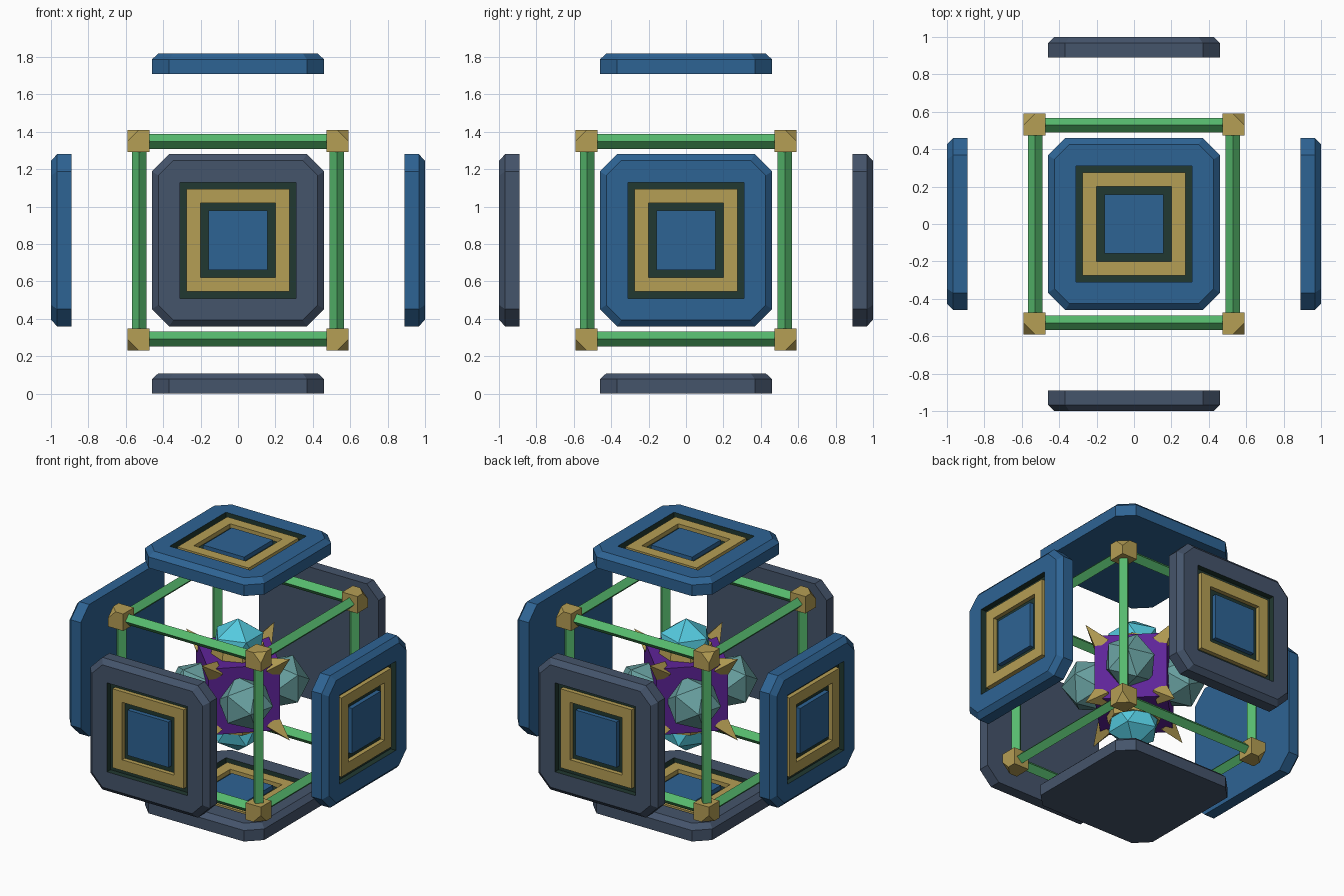
import bpy, bmesh, math
from mathutils import Vector, Matrix
from itertools import product

if "Cube" in bpy.data.objects:
    bpy.data.objects.remove(bpy.data.objects["Cube"], do_unlink=True)

MID = Vector((0, 0, 0.82))      # centre of the whole assembly


def material(name, srgb):
    lin = [((c + 0.055) / 1.055) ** 2.4 for c in srgb]
    m = bpy.data.materials.new(name)
    m.use_nodes = True
    m.diffuse_color = (*lin, 1)
    m.node_tree.nodes["Principled BSDF"].inputs["Base Color"].default_value = (*lin, 1)
    return m


BLUE = material("blue", (0.18, 0.39, 0.58))
SLATE = material("slate", (0.27, 0.33, 0.42))
GOLD = material("gold", (0.71, 0.62, 0.33))
GREEN = material("green", (0.34, 0.73, 0.43))
DARK = material("dark green", (0.13, 0.22, 0.19))
TEAL = material("teal", (0.41, 0.63, 0.63))
CYAN = material("cyan", (0.33, 0.79, 0.87))
PURPLE = material("purple", (0.37, 0.14, 0.60))


def finish(bm, name, mats, matrix):
    bmesh.ops.recalc_face_normals(bm, faces=bm.faces[:])
    me = bpy.data.meshes.new(name)
    bm.to_mesh(me)
    bm.free()
    for m in mats:
        me.materials.append(m)
    ob = bpy.data.objects.new(name, me)
    ob.matrix_world = matrix
    bpy.context.collection.objects.link(ob)
    return ob


def facing(direction, distance):
    """Matrix whose local z points along direction, placed out from the centre."""
    d = Vector(direction).normalized()
    return Matrix.Translation(MID + d * distance) @ d.to_track_quat('Z', 'Y').to_matrix().to_4x4()


def cone(name, mat, matrix, r1, r2, depth, segments=4):
    bm = bmesh.new()
    bmesh.ops.create_cone(bm, cap_ends=True, segments=segments,
                          radius1=r1, radius2=r2, depth=depth)
    return finish(bm, name, [mat], matrix)


# Armour plates: rings of (half width, corner cut, height, material of the band leading to it)
PLATE = [(0.46, 0.092, 0, 0), (0.46, 0.092, 0.077, 0), (0.426, 0.08, 0.109, 0),
         (0.31, 0, 0.109, 0), (0.31, 0, 0.07, 1), (0.275, 0, 0.07, 1),
         (0.275, 0, 0.1, 2), (0.2, 0, 0.1, 2), (0.2, 0, 0.07, 2),
         (0.158, 0, 0.07, 1), (0.158, 0, 0.1, 3)]


def plate(name, mat, direction, distance):
    bm = bmesh.new()
    rings = []
    for h, c, z, _ in PLATE:
        ring = []
        for k in range(4):
            turn = Matrix.Rotation(k * math.pi / 2, 3, 'Z')
            ring += [bm.verts.new(turn @ Vector(p)) for p in ((h, h - c, z), (h - c, h, z))]
        rings.append(ring)
    bm.faces.new(rings[0][::-1])
    bm.faces.new(rings[-1]).material_index = 3
    for a, b, spec in zip(rings, rings[1:], PLATE[1:]):
        for i in range(8):
            j = (i + 1) % 8
            bm.faces.new((a[i], a[j], b[j], b[i])).material_index = spec[3]
    bmesh.ops.remove_doubles(bm, verts=bm.verts[:], dist=0.0005)
    finish(bm, name, [mat, DARK, GOLD, BLUE], facing(direction, distance))


plate("front_plate", SLATE, (0, -1, 0), 0.89)
plate("back_plate", SLATE, (0, 1, 0), 0.89)
plate("left_plate", BLUE, (1, 0, 0), 0.89)
plate("right_plate", BLUE, (-1, 0, 0), 0.89)
plate("top_plate", BLUE, (0, 0, 1), 0.89)
# The bottom plate also shows its decorated face upwards
plate("bottom_plate", SLATE, (0, 0, 1), -0.82)

# Cage beams: diamond section, four along each axis
CAGE = 0.528
for axis in range(3):
    d = Vector((0, 0, 0))
    d[axis] = 1
    for s, t in product((-1, 1), repeat=2):
        off = Vector((0, 0, 0))
        off[(axis + 1) % 3], off[(axis + 2) % 3] = s * CAGE, t * CAGE
        cone("cage_beam", GREEN, Matrix.Translation(off) @ facing(d, 0), 0.039, 0.039, 2 * CAGE)

# Cage corners: cubes with the outermost corner sliced off
for signs in product((-1, 1), repeat=3):
    s = Vector(signs)
    bm = bmesh.new()
    bmesh.ops.create_cube(bm, size=0.118)
    tip = s * 0.059
    cut = bmesh.ops.bisect_plane(bm, geom=bm.verts[:] + bm.edges[:] + bm.faces[:],
                                 plane_co=tip - Vector((s.x * 0.06, 0, 0)),
                                 plane_no=s, clear_outer=True)
    bmesh.ops.holes_fill(bm, edges=[e for e in bm.edges if e.is_boundary])
    finish(bm, "cage_corner", [GOLD], Matrix.Translation(MID + s * 0.531))

# Core: a cube turned an eighth about the vertical
HALF = 0.23
TURN = Matrix.Rotation(math.pi / 4, 3, 'Z')
bm = bmesh.new()
bmesh.ops.create_cube(bm, size=2 * HALF)
finish(bm, "core_block", [PURPLE], Matrix.Translation(MID) @ TURN.to_4x4())

# Spikes on the core corners
for signs in product((-1, 1), repeat=3):
    cone("core_spike", GOLD, facing(TURN @ Vector(signs), 0.41), 0.072, 0, 0.16)


# Faceted gems set into every face of the core
def gem(name, mat, direction):
    bm = bmesh.new()
    bmesh.ops.create_icosphere(bm, subdivisions=1, radius=0.18)
    finish(bm, name, [mat], facing(direction, 0.28))


for sx, sy in product((-1, 1), repeat=2):
    gem("side_gem", TEAL, (sx, sy, 0))
for name, z in (("top", 1), ("bottom", -1)):
    gem(name + "_gem", CYAN, (0, 0, z))
    cone(name + "_collar", GOLD, facing((0, 0, z), 0.25), 0.175, 0.165, 0.06, 8)
